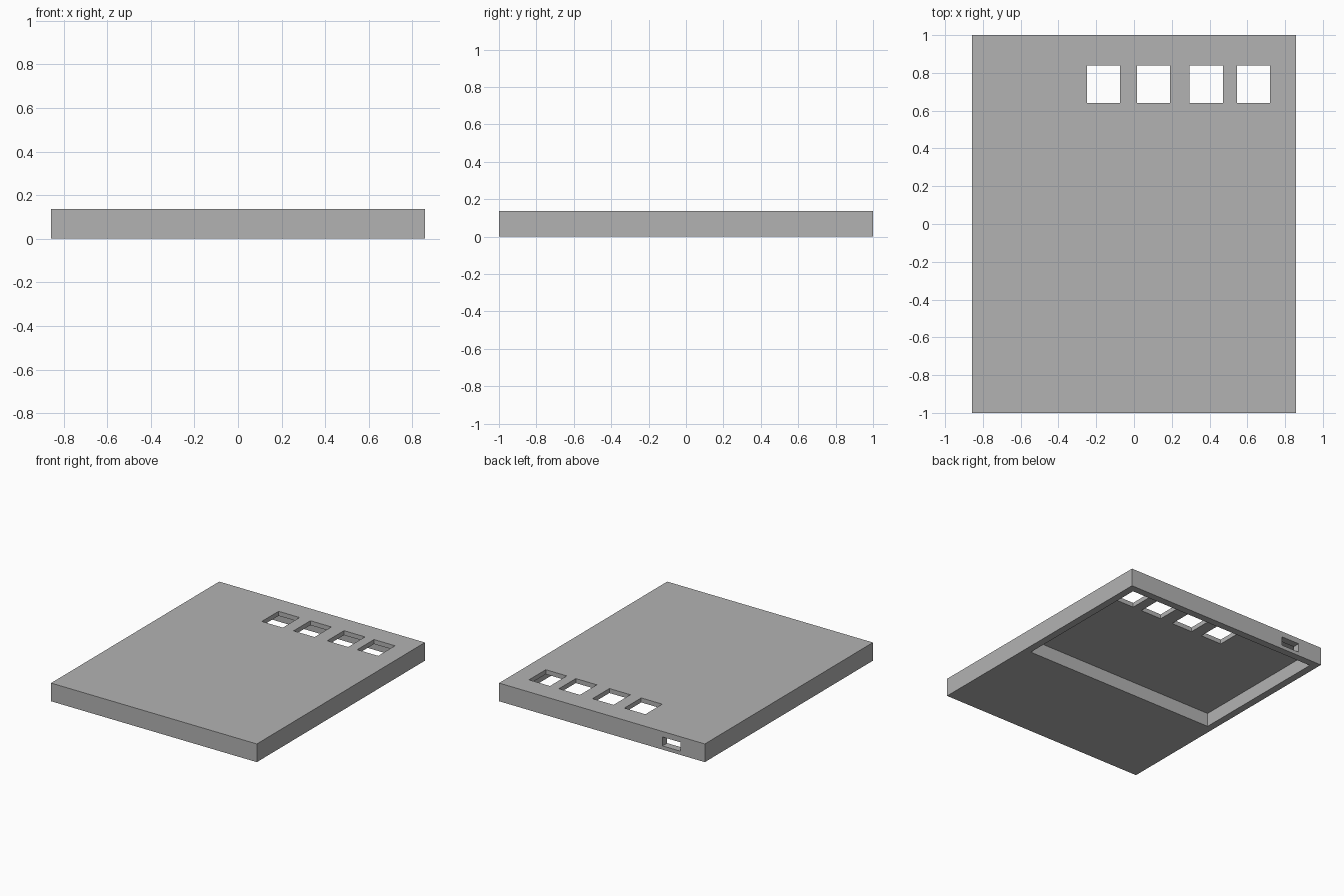
import bpy

# Remove the default cube
cube = bpy.data.objects.get("Cube")
if cube:
    bpy.data.objects.remove(cube, do_unlink=True)

grey = bpy.data.materials.new("plain grey")
grey.use_nodes = True
colour = (0.45, 0.45, 0.45, 1.0)
grey.diffuse_color = colour
grey.node_tree.nodes["Principled BSDF"].inputs["Base Color"].default_value = colour


def box(name, low, high):
    """Axis-aligned box between two corners."""
    bpy.ops.mesh.primitive_cube_add(size=1)
    ob = bpy.context.object
    ob.name = name
    ob.dimensions = [b - a for a, b in zip(low, high)]
    ob.location = [(a + b) / 2 for a, b in zip(low, high)]
    bpy.ops.object.transform_apply(location=True, rotation=False, scale=True)
    ob.data.materials.append(grey)
    return ob


def cut(target, cutter):
    """Subtract a hidden cutter from the target."""
    cutter.hide_render = True
    cutter.hide_set(True)
    cutter.display_type = 'WIRE'
    mod = target.modifiers.new(cutter.name, 'BOOLEAN')
    mod.operation = 'DIFFERENCE'
    mod.solver = 'EXACT'
    mod.object = cutter
    bpy.context.view_layer.objects.active = target
    bpy.ops.object.modifier_apply(modifier=mod.name)
    bpy.data.objects.remove(cutter, do_unlink=True)


WIDTH, LENGTH, HEIGHT = 1.714, 2.0, 0.137
ROOF = 0.103     # underside of the top plate
WALL = 0.055

# Case body
case = box("case_lid", (-WIDTH / 2, -LENGTH / 2, 0), (WIDTH / 2, LENGTH / 2, HEIGHT))

# Pocket open to the underside
inner = WIDTH / 2 - WALL
cut(case, box("pocket_cutter", (-inner, -0.16, -0.1), (inner, LENGTH / 2 - WALL, ROOF)))

# Row of button windows through the top plate
for left in (-0.25, 0.015, 0.295, 0.545):
    cut(case, box("window_cutter", (left, 0.64, 0.05), (left + 0.175, 0.84, 0.3)))

# Socket opening through the back wall
cut(case, box("socket_cutter", (-0.655, 0.9, 0.028), (-0.505, 1.1, 0.095)))
